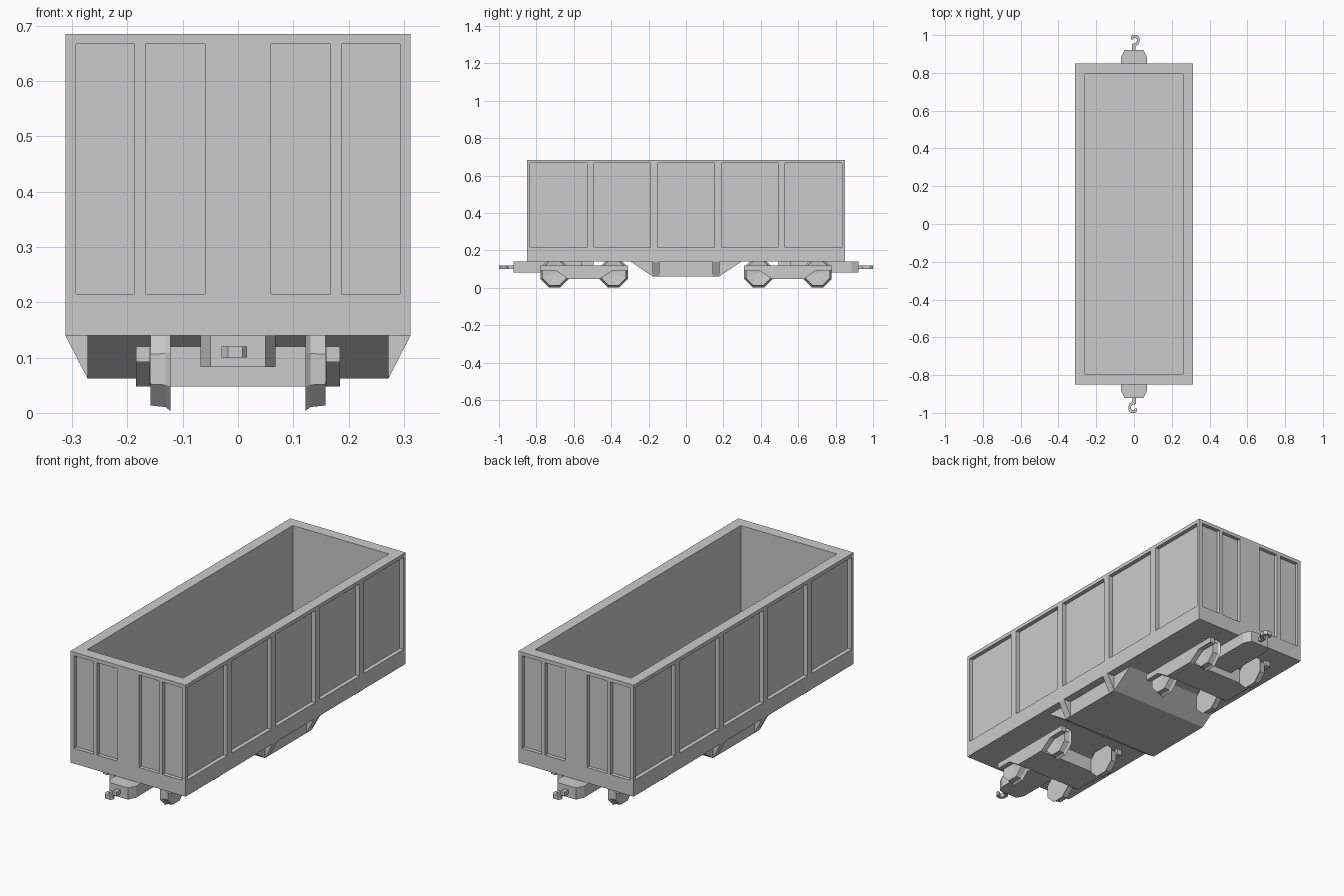
import bpy, bmesh, math
from mathutils import Vector

if "Cube" in bpy.data.objects:
    bpy.data.objects.remove(bpy.data.objects["Cube"])


def finish(name, bm):
    bmesh.ops.recalc_face_normals(bm, faces=bm.faces)
    me = bpy.data.meshes.new(name)
    bm.to_mesh(me)
    bm.free()
    ob = bpy.data.objects.new(name, me)
    bpy.context.collection.objects.link(ob)
    return ob


def add_prism(bm, pts, axis, lo, hi):
    """Extrude a 2D outline along an axis: x -> (y,z), y -> (x,z), z -> (x,y)."""
    def place(p, t):
        return {'x': (t, p[0], p[1]), 'y': (p[0], t, p[1]), 'z': (p[0], p[1], t)}[axis]
    a = [bm.verts.new(place(p, lo)) for p in pts]
    b = [bm.verts.new(place(p, hi)) for p in pts]
    bm.faces.new(a)
    bm.faces.new(b[::-1])
    for i in range(len(pts)):
        j = (i + 1) % len(pts)
        bm.faces.new((a[i], a[j], b[j], b[i]))


def add_box(bm, x0, x1, y0, y1, z0, z1):
    add_prism(bm, [(x0, y0), (x1, y0), (x1, y1), (x0, y1)], 'z', z0, z1)


def prism(name, pts, axis, lo, hi):
    bm = bmesh.new()
    add_prism(bm, pts, axis, lo, hi)
    return finish(name, bm)


# open-top wagon body
HX, HY, Z0, Z1 = 0.312, 0.85, 0.14, 0.685
bm = bmesh.new()
add_box(bm, -HX, HX, -HY, HY, Z0, Z1)
body = finish("wagon_body", bm)

# cutters: load space, side panels and end panels
bm = bmesh.new()
add_box(bm, -0.26, 0.26, -0.795, 0.795, 0.19, 0.8)
for s in (-1, 1):
    for i in range(5):
        yc = (i - 2) * 0.341
        xs = sorted((s * (HX - 0.02), s * 0.4))
        add_box(bm, xs[0], xs[1], yc - 0.152, yc + 0.152, 0.217, 0.667)
    for xa, xb in ((-0.293, -0.187), (-0.167, -0.06), (0.06, 0.167), (0.187, 0.293)):
        ys = sorted((s * (HY - 0.018), s * 0.95))
        add_box(bm, xa, xb, ys[0], ys[1], 0.215, 0.667)
cutter = finish("panel_cutter", bm)
cutter.hide_render = True
mod = body.modifiers.new("panels", 'BOOLEAN')
mod.operation = 'DIFFERENCE'
mod.solver = 'EXACT'
mod.object = cutter
bpy.context.view_layer.objects.active = body
bpy.ops.object.modifier_apply(modifier=mod.name)
bpy.data.objects.remove(cutter)

# sloped belly between the bogies, with triangular side gussets
prism("belly_hopper", [(-0.295, 0.14), (-0.18, 0.062), (0.18, 0.062), (0.295, 0.14)],
      'x', -0.272, 0.272)
for s in (-1, 1):
    for yc in (-0.16, 0.16):
        prism("belly_gusset", [(s * 0.272, 0.14), (s * HX, 0.14), (s * 0.272, 0.062)],
              'y', yc - 0.018, yc + 0.018)


# eight-sided wheel with an inner flange
def wheel(name, side, yc, zc=0.079):
    bm = bmesh.new()
    rings = []
    for x, r in ((0.122, 0.082), (0.131, 0.074), (0.158, 0.071)):
        rings.append([bm.verts.new((side * x,
                                    yc + r * math.cos(math.radians(22.5 + 45 * k)),
                                    zc + r * math.sin(math.radians(22.5 + 45 * k))))
                      for k in range(8)])
    bm.faces.new(rings[0])
    for ra, rb in zip(rings, rings[1:]):
        for k in range(8):
            j = (k + 1) % 8
            bm.faces.new((ra[k], ra[j], rb[j], rb[k]))
    # slightly dished outer face
    hub = bm.verts.new((side * 0.15, yc, zc))
    for k in range(8):
        bm.faces.new((rings[-1][k], rings[-1][(k + 1) % 8], hub))
    return finish(name, bm)


hook = [(-.01, .91), (.008, .91), (.008, .94), (.022, .95), (.03, .965), (.03, .985),
        (.018, 1.0), (-.008, 1.0), (-.016, .99), (-.016, .978), (-.004, .978),
        (-.002, .986), (.01, .986), (.015, .978), (.015, .967), (.008, .957), (-.01, .953)]

for s in (-1, 1):
    c = s * 0.545
    # bogie: side frames, cross bolster and pivot
    frame = [(c - 0.235, 0.12), (c - 0.235, 0.092), (c - 0.15, 0.092), (c - 0.085, 0.048),
             (c + 0.085, 0.048), (c + 0.15, 0.092), (c + 0.235, 0.092), (c + 0.235, 0.12)]
    for x0 in (-0.184, 0.159):
        prism("bogie_side_frame", frame, 'x', x0, x0 + 0.025)
    bm = bmesh.new()
    add_box(bm, -0.16, 0.16, c - 0.085, c + 0.085, 0.048, 0.12)
    finish("bogie_bolster", bm)
    bm = bmesh.new()
    add_box(bm, -0.05, 0.05, c - 0.05, c + 0.05, 0.115, 0.142)
    finish("bogie_pivot", bm)
    for yw in (c - 0.158, c + 0.158):
        for side in (-1, 1):
            wheel("wheel", side, yw)
    # draft sill and coupling hook
    sill = [(-.068, .56), (.068, .56), (.068, .885), (.05, .922), (-.05, .922), (-.068, .885)]
    prism("draft_sill", [(x * s, y * s) for x, y in sill], 'z', 0.083, 0.14)
    prism("coupling_hook", [(x * s, y * s) for x, y in hook], 'z', 0.1, 0.12)
